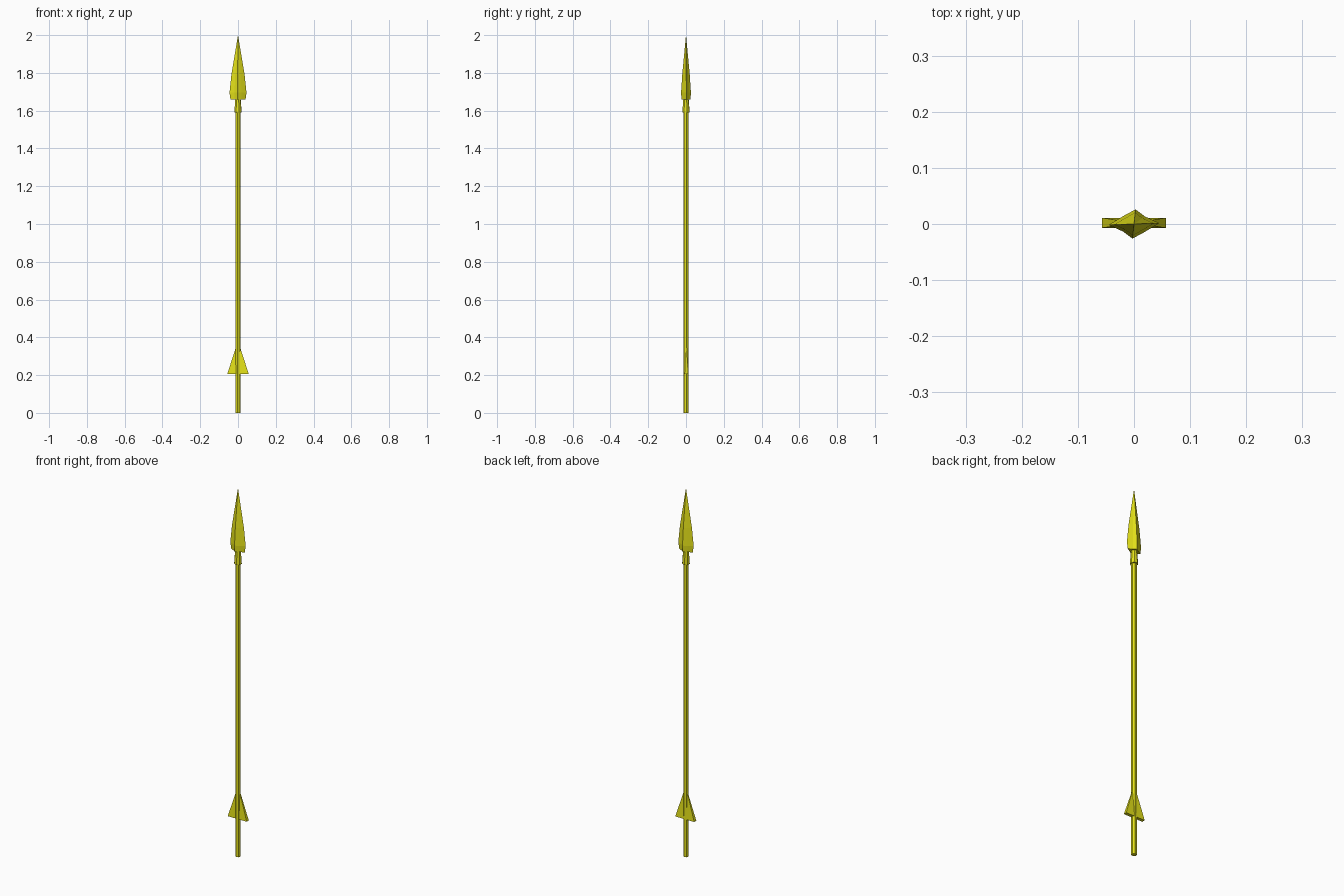
import bpy, bmesh
from math import cos, sin, pi

if "Cube" in bpy.data.objects:
    bpy.data.objects.remove(bpy.data.objects["Cube"])

gold = bpy.data.materials.new("yellow")
gold.diffuse_color = (0.78, 0.76, 0.01, 1)
gold.use_nodes = True
gold.node_tree.nodes["Principled BSDF"].inputs["Base Color"].default_value = gold.diffuse_color


def loft(name, rings):
    """Skin rings of equal length; one-point rings become a tip."""
    bm = bmesh.new()
    loops = [[bm.verts.new(p) for p in r] for r in rings]
    for a, b in zip(loops, loops[1:]):
        n = len(a)
        for i in range(n):
            j = (i + 1) % n
            if len(b) == 1:
                bm.faces.new((a[i], a[j], b[0]))
            else:
                bm.faces.new((a[i], a[j], b[j], b[i]))
    for loop in (loops[0], loops[-1]):
        if len(loop) > 2:
            bm.faces.new(loop)
    bmesh.ops.recalc_face_normals(bm, faces=bm.faces)
    me = bpy.data.meshes.new(name)
    bm.to_mesh(me)
    bm.free()
    ob = bpy.data.objects.new(name, me)
    bpy.context.collection.objects.link(ob)
    me.materials.append(gold)
    return ob


def circle(r, z, n=6, turn=0.25):
    return [(r * cos(2 * pi * i / n + turn), r * sin(2 * pi * i / n + turn), z)
            for i in range(n)]


def star(sx, sy, z):
    # slightly concave diamond section with ridges front and back
    half = [(1, 0.06), (0.42, 0.53), (0.06, 1), (-0.42, 0.55)]
    pts = half + [(-x, -y) for x, y in half]
    return [(x * sx, y * sy, z) for x, y in pts]


def rect(x, y, z, cy=0.002):
    return [(-x, cy - y, z), (x, cy - y, z), (x, cy + y, z), (-x, cy + y, z)]


# shaft
loft("shaft", [circle(0.0135, 0), circle(0.0135, 1.62)])

# socket collar, narrowing up into the head
loft("socket", [circle(0.020, 1.59, 8), circle(0.018, 1.62, 8), circle(0.014, 1.67, 8)])

# spear head
loft("spear_head", [star(0.040, 0.024, 1.66), star(0.045, 0.026, 1.695),
                    star(0.035, 0.020, 1.79), [(0, 0, 2.0)]])

# tail fin wedge
loft("tail_fin", [rect(0.057, 0.009, 0.205), rect(0.012, 0.002, 0.345)])
